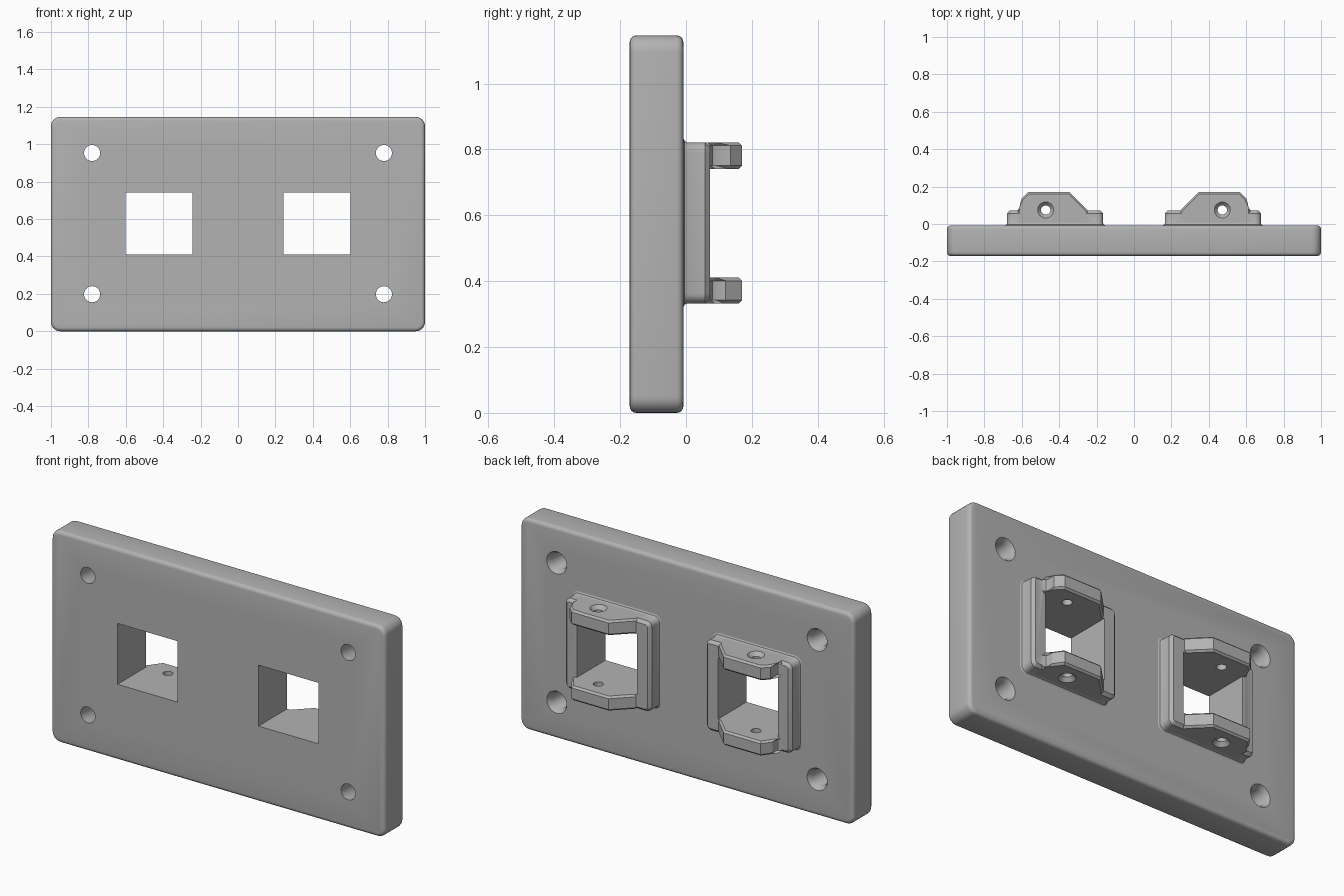
import bpy, bmesh, math
from mathutils import Vector

cube = bpy.data.objects.get("Cube")
if cube:
    bpy.data.objects.remove(cube, do_unlink=True)

grey = bpy.data.materials.new("warm_grey_plastic")
grey.use_nodes = True
colour = (0.45, 0.45, 0.45, 1)
grey.diffuse_color = colour
grey.node_tree.nodes["Principled BSDF"].inputs["Base Color"].default_value = colour

MID_Z = 0.573          # height of the plate centre
BACK = -0.008          # rear face of the plate


def loft(name, rings, bevel=0):
    """Skin a stack of equal-length outlines and cap both ends."""
    bm = bmesh.new()
    rows = [[bm.verts.new(p) for p in ring] for ring in rings]
    n = len(rows[0])
    for a, b in zip(rows, rows[1:]):
        for i in range(n):
            j = (i + 1) % n
            bm.faces.new((a[i], a[j], b[j], b[i]))
    caps = [bm.faces.new(rows[0]), bm.faces.new(rows[-1])]
    if bevel:
        edges = [e for f in caps for e in f.edges]
        bmesh.ops.bevel(bm, geom=edges, offset=bevel, segments=1,
                        affect='EDGES', clamp_overlap=True)
    bmesh.ops.recalc_face_normals(bm, faces=bm.faces[:])
    mesh = bpy.data.meshes.new(name)
    bm.to_mesh(mesh)
    bm.free()
    mesh.materials.append(grey)
    obj = bpy.data.objects.new(name, mesh)
    bpy.context.collection.objects.link(obj)
    return obj


def rounded_rect(cx, y, hx, hz, r, steps=6):
    pts = []
    for k, (sx, sz) in enumerate([(1, 1), (-1, 1), (-1, -1), (1, -1)]):
        for i in range(steps + 1):
            a = math.pi / 2 * (k + i / steps)
            pts.append((cx + sx * (hx - r) + r * math.cos(a), y,
                        MID_Z + sz * (hz - r) + r * math.sin(a)))
    return pts


def block(name, cx, hx, hz, r, levels):
    """Rounded block whose outline shrinks by an inset at each depth."""
    return loft(name, [rounded_rect(cx, y, hx - d, hz - d, max(r - d, 0.004))
                       for y, d in levels])


def turned(name, origin, axis, profile, sides=32):
    """Round cutter along an axis; profile holds (distance, radius)."""
    axis = Vector(axis)
    u = axis.orthogonal().normalized()
    v = axis.cross(u)
    rings = []
    for t, r in profile:
        c = Vector(origin) + axis * t
        rings.append([c + u * r * math.cos(2 * math.pi * i / sides)
                      + v * r * math.sin(2 * math.pi * i / sides)
                      for i in range(sides)])
    return loft(name, rings)


def combine(target, tools, operation):
    for tool in tools:
        mod = target.modifiers.new("combine", 'BOOLEAN')
        mod.operation = operation
        mod.solver = 'EXACT'
        mod.object = tool
        bpy.context.view_layer.objects.active = target
        bpy.ops.object.modifier_apply(modifier=mod.name)
        bpy.data.objects.remove(tool, do_unlink=True)


def window(side):
    x0, x1, z0, z1 = 0.243, 0.602, 0.411, 0.741
    corners = [(x0, z0), (x1, z0), (x1, z1), (x0, z1)]
    return loft("window_cutter", [[(side * x, y, z) for x, z in corners]
                                  for y in (-0.4, 0.4)])


# Mounting plate with rounded rims
R = 0.02
arc = [(R - R * math.sin(a), R - R * math.cos(a))
       for a in [math.pi / 2 * i / 4 for i in range(5)]]
front_rim = [(-0.171 + d, inset) for inset, d in arc]
back_rim = [(BACK - d, inset) for inset, d in arc]
front_rim.sort()
back_rim.sort()
plate = block("mounting_plate", 0, 1.0, MID_Z, 0.05, front_rim + back_rim)

# Countersunk screw holes and socket windows
cutters = [window(s) for s in (-1, 1)]
for sx in (-1, 1):
    for z in (0.198, 0.953):
        cutters.append(turned("screw_cutter", (sx * 0.78, BACK, z), (0, 1, 0),
                              [(-0.3, 0.043), (-0.03, 0.043),
                               (0, 0.06), (0.02, 0.071)]))
combine(plate, cutters, 'DIFFERENCE')


def ear(side, z0, z1, nose):
    """Clip ear: chamfered nose outside, long ramp towards the middle."""
    outline = [(0.622, 0.0), (0.622, 0.073), (0.607, 0.08), (0.602, 0.09),
               (0.602, 0.17 - nose), (0.566, 0.17), (0.345, 0.17),
               (0.247, 0.073), (0.235, 0.0)]
    return loft("clip_ear", [[(side * x, y, z) for x, y in outline]
                             for z in (z0, z1)], bevel=0.01)


# Socket frames: collar, two ears, window and pin holes
parts = [plate]
for side, label in ((1, "left"), (-1, "right")):
    frame = block(label + "_socket_frame", side * 0.4215, 0.2565, 0.2445, 0.03,
                  [(-0.02, -0.014), (BACK, -0.012), (-0.004, -0.004),
                   (0.004, 0), (0.057, 0), (0.073, 0.015)])
    frame.location.z = 0.577 - MID_Z
    bpy.context.view_layer.update()
    combine(frame, [ear(side, 0.741, 0.8215, 0.035),
                    ear(side, 0.3325, 0.411, 0.05)], 'UNION')
    tools = [window(side)]
    for z, up in ((0.8215, 1), (0.3325, -1)):
        tools.append(turned("pin_cutter", (side * 0.472, 0.075, z), (0, 0, up),
                            [(-0.12, 0.025), (-0.02, 0.025),
                             (0, 0.043), (0.01, 0.052)], 24))
    combine(frame, tools, 'DIFFERENCE')
    parts.append(frame)

# Smooth the round surfaces, keep the edges crisp
for obj in parts:
    bpy.ops.object.select_all(action='DESELECT')
    obj.select_set(True)
    bpy.context.view_layer.objects.active = obj
    bpy.ops.object.shade_smooth_by_angle(angle=math.radians(30))
